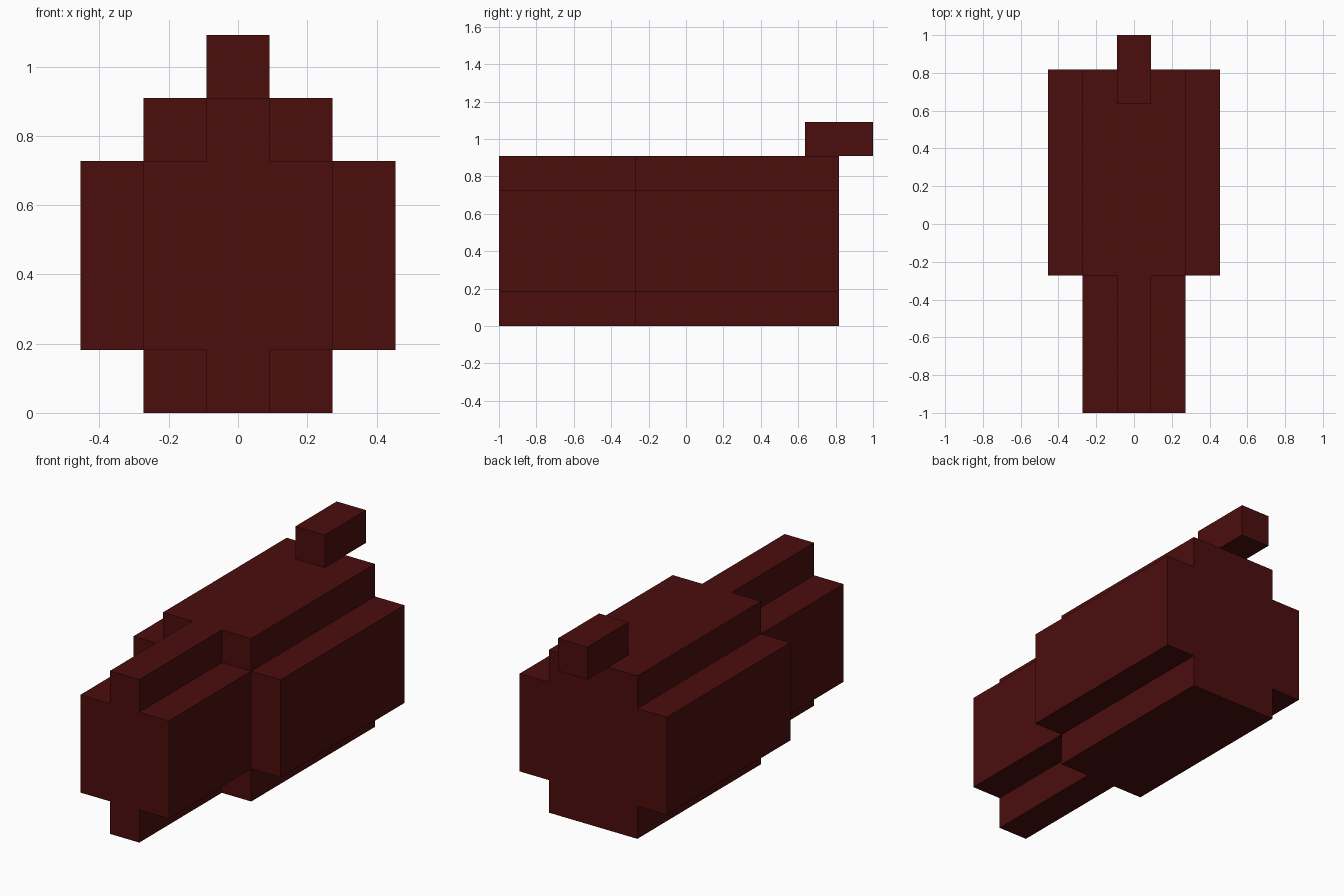
import bpy
import bmesh

if "Cube" in bpy.data.objects:
    bpy.data.objects.remove(bpy.data.objects["Cube"], do_unlink=True)

U = 1 / 11  # block unit

# Single dark red material
COLOUR = (0.072, 0.004, 0.004, 1.0)
mat = bpy.data.materials.new("dark_red")
mat.use_nodes = True
mat.diffuse_color = COLOUR
bsdf = next(n for n in mat.node_tree.nodes if n.type == 'BSDF_PRINCIPLED')
bsdf.inputs["Base Color"].default_value = COLOUR


def extrude_profile(name, half, y0, y1):
    """Mirror a half outline (x, z) in x and extrude it along y, in block units."""
    outline = half + [(-x, z) for x, z in reversed(half)]
    bm = bmesh.new()
    face = bm.faces.new([bm.verts.new((x * U, y0 * U, z * U)) for x, z in outline])
    ext = bmesh.ops.extrude_face_region(bm, geom=[face])
    verts = [v for v in ext["geom"] if isinstance(v, bmesh.types.BMVert)]
    bmesh.ops.translate(bm, verts=verts, vec=(0, (y1 - y0) * U, 0))
    bmesh.ops.recalc_face_normals(bm, faces=bm.faces)
    mesh = bpy.data.meshes.new(name)
    bm.to_mesh(mesh)
    bm.free()
    mesh.materials.append(mat)
    obj = bpy.data.objects.new(name, mesh)
    bpy.context.collection.objects.link(obj)
    return obj


def stepped(inner, outer):
    """Right half of a stepped cross outline."""
    return [(inner, 0), (inner, 2), (outer, 2), (outer, 8), (inner, 8), (inner, 10)]


# Wide rear body, narrow front body, and the stem overhanging the back
extrude_profile("rear_body", stepped(3, 5), -3, 9)
extrude_profile("front_body", stepped(1, 3), -11, -3)
extrude_profile("stem", [(1, 10), (1, 12)], 7, 11)
